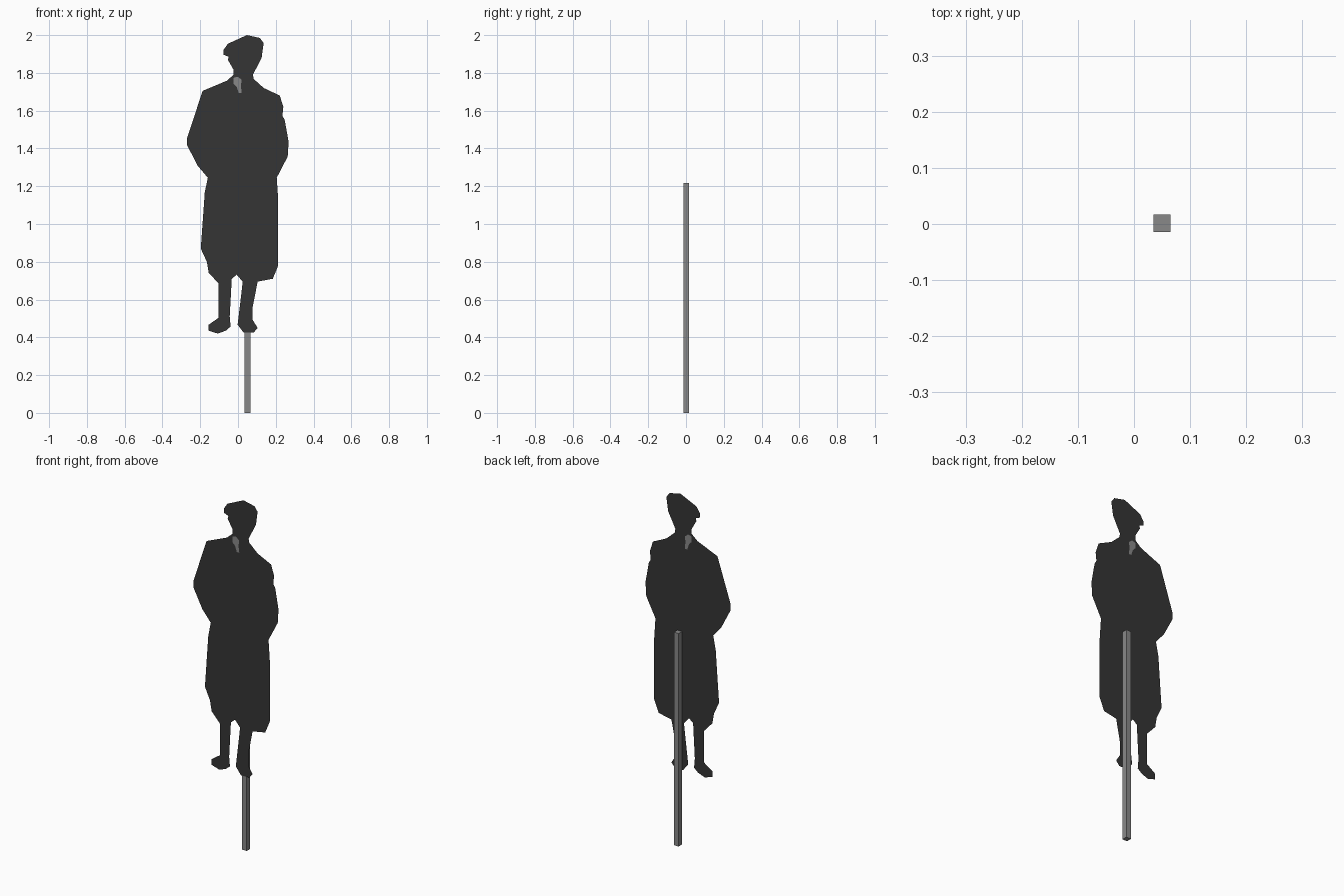
import bpy, bmesh
from mathutils import Vector
from mathutils.geometry import tessellate_polygon

if "Cube" in bpy.data.objects:
    bpy.data.objects.remove(bpy.data.objects["Cube"])

PLATE_Y = -0.017


def material(name, value):
    m = bpy.data.materials.new(name)
    m.diffuse_color = (value, value, value, 1)
    m.use_nodes = True
    m.node_tree.nodes["Principled BSDF"].inputs["Base Color"].default_value = m.diffuse_color
    return m


def link(name, bm, mat):
    me = bpy.data.meshes.new(name)
    bm.to_mesh(me)
    bm.free()
    me.materials.append(mat)
    ob = bpy.data.objects.new(name, me)
    bpy.context.collection.objects.link(ob)
    return ob


def flat_plate(name, loops, mat):
    """Thin sheet in the xz plane; loops after the first are holes."""
    loops = [[Vector((x, PLATE_Y, z)) for x, z in lp] for lp in loops]
    bm = bmesh.new()
    verts = [bm.verts.new(p) for lp in loops for p in lp]
    for tri in tessellate_polygon(loops):
        f = bm.faces.new([verts[i] for i in tri])
        f.normal_update()
        if f.normal.y > 0:
            f.normal_flip()
    return link(name, bm, mat)


dark = material("dark charcoal", 0.035)
light = material("collar grey", 0.25)
grey = material("post grey", 0.25)

# Silhouette outline, clockwise from the top of the cap
outline = [
    (.047, 2.0), (.116, 1.985), (.136, 1.958), (.125, 1.88), (.079, 1.79), (.083, 1.768),
    (.136, 1.72), (.221, 1.68), (.24, 1.62), (.235, 1.573), (.247, 1.552), (.268, 1.435),
    (.263, 1.357), (.205, 1.245), (.213, 1.128), (.213, .78), (.184, .71), (.104, .695),
    (.077, .557), (.077, .493), (.104, .45), (.083, .425), (.03, .425), (-.002, .467),
    (.014, .6), (.025, .695), (-.007, .732), (-.033, .71), (-.044, .51), (-.039, .457),
    (-.065, .435), (-.107, .42), (-.155, .435), (-.155, .467), (-.102, .504), (-.102, .684),
    (-.155, .742), (-.165, .8), (-.197, .87), (-.176, 1.166), (-.16, 1.245), (-.213, 1.308),
    (-.271, 1.42), (-.271, 1.451), (-.187, 1.705), (-.06, 1.758), (-.023, 1.79), (-.023, 1.816),
    (-.054, 1.87), (-.049, 1.885), (-.076, 1.896), (-.076, 1.922), (-.054, 1.954)]

# Pale shirt collar, set into the silhouette
collar = [(-.023, 1.774), (-.002, 1.78), (.02, 1.763), (.015, 1.732),
          (.02, 1.693), (.004, 1.693), (-.007, 1.726), (-.023, 1.742)]

flat_plate("figure_silhouette", [outline, collar], dark)
flat_plate("shirt_collar", [collar], light)

# Square support post behind the figure
bm = bmesh.new()
bmesh.ops.create_cube(bm, size=1)
bmesh.ops.scale(bm, vec=(.03, .031, 1.217), verts=bm.verts)
bmesh.ops.translate(bm, vec=(.05, .0015, .6085), verts=bm.verts)
link("support_post", bm, grey)
